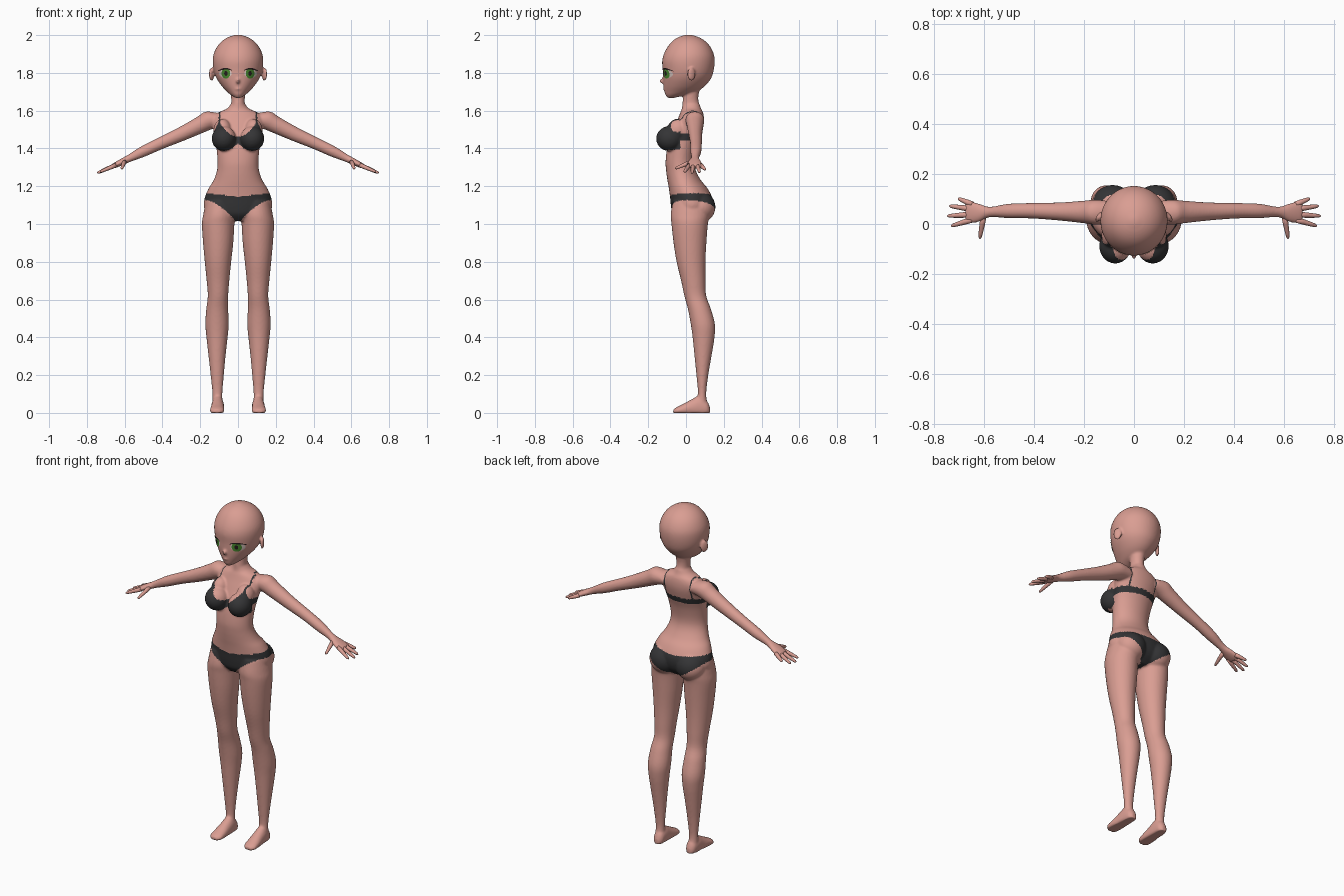
import bpy, bmesh, math
from mathutils import Vector, Matrix
from mathutils.bvhtree import BVHTree

if "Cube" in bpy.data.objects:
    bpy.data.objects.remove(bpy.data.objects["Cube"])


def material(name, r, g, b):
    m = bpy.data.materials.new(name)
    m.diffuse_color = (r, g, b, 1)
    m.use_nodes = True
    m.node_tree.nodes["Principled BSDF"].inputs["Base Color"].default_value = m.diffuse_color
    return m


SKIN = material("skin", 0.70, 0.34, 0.29)
CLOTH = material("charcoal cloth", 0.035, 0.035, 0.037)
GREEN = material("iris green", 0.07, 0.27, 0.03)
DARK = material("lash dark", 0.02, 0.012, 0.012)
WHITE = material("eye white", 0.75, 0.62, 0.58)


def spline(rows, steps=4):
    """Catmull-Rom interpolation through rows of numbers."""
    out = []
    for i in range(len(rows) - 1):
        a, b, c, d = rows[max(i - 1, 0)], rows[i], rows[i + 1], rows[min(i + 2, len(rows) - 1)]
        for k in range(steps):
            t = k / steps
            out.append([0.5 * (2 * q + (r - p) * t + (2 * p - 5 * q + 4 * r - s) * t * t
                               + (3 * q - p - 3 * r + s) * t ** 3) for p, q, r, s in zip(a, b, c, d)])
    return out + [list(rows[-1])]


def loft(bm, rings, n=32, side=1, floor=None):
    """Skin elliptical rings given as (centre, axis u, axis v)."""
    loops = []
    for c, u, v in rings:
        loop = []
        for i in range(n):
            a = 2 * math.pi * i / n
            p = Vector(c) + Vector(u) * math.cos(a) + Vector(v) * math.sin(a)
            if floor is not None:
                p.z = max(p.z, floor)
            loop.append(bm.verts.new((p.x * side, p.y, p.z)))
        loops.append(loop)
    for a, b in zip(loops, loops[1:]):
        for i in range(n):
            bm.faces.new((a[i], a[(i + 1) % n], b[(i + 1) % n], b[i]))
    bm.faces.new(loops[0])
    bm.faces.new(loops[-1])


def upright(rows):
    """Rows of z, centre x, half width, front y, back y become rings."""
    return [((cx, (f + b) / 2, z), (h, 0, 0), (0, (b - f) / 2, 0)) for z, cx, h, f, b in spline(rows)]


def ball(bm, centre, radii, tilt=0):
    m = Matrix.Translation(centre) @ Matrix.Rotation(tilt, 4, 'Z') @ Matrix.Diagonal((*radii, 1))
    bmesh.ops.create_uvsphere(bm, u_segments=32, v_segments=20, radius=1, matrix=m)


def finish(name, bm, mat):
    bmesh.ops.recalc_face_normals(bm, faces=bm.faces[:])
    me = bpy.data.meshes.new(name)
    bm.to_mesh(me)
    bm.free()
    me.materials.append(mat)
    me.polygons.foreach_set("use_smooth", [True] * len(me.polygons))
    ob = bpy.data.objects.new(name, me)
    bpy.context.collection.objects.link(ob)
    return ob


bm = bmesh.new()
# head
loft(bm, upright([
    (1.668, 0, .014, -.098, -.06), (1.683, 0, .038, -.109, 0), (1.70, 0, .058, -.114, .055),
    (1.73, 0, .086, -.119, .10), (1.77, 0, .113, -.122, .132), (1.81, 0, .128, -.123, .146),
    (1.86, 0, .134, -.126, .152), (1.90, 0, .129, -.117, .147), (1.94, 0, .110, -.096, .128),
    (1.97, 0, .083, -.070, .10), (1.99, 0, .050, -.038, .065), (2.002, 0, .012, 0, .025)]), 48)
ball(bm, (0, -.122, 1.757), (.010, .019, .014))       # nose
ball(bm, (0, -.114, 1.715), (.016, .008, .006))       # lips
# neck and torso
loft(bm, upright([(1.76, 0, .045, -.01, .085), (1.68, 0, .037, -.015, .066),
                  (1.63, 0, .038, -.02, .07), (1.58, 0, .06, -.025, .085)]))
loft(bm, upright([
    (1.635, 0, .038, -.018, .072), (1.61, 0, .06, -.022, .08), (1.59, 0, .105, -.03, .09),
    (1.56, 0, .135, -.042, .095), (1.52, 0, .135, -.06, .093), (1.46, 0, .122, -.085, .078),
    (1.40, 0, .114, -.10, .058), (1.33, 0, .108, -.108, .046), (1.28, 0, .112, -.105, .053),
    (1.23, 0, .130, -.098, .08), (1.19, 0, .155, -.091, .113), (1.14, 0, .176, -.084, .138),
    (1.09, 0, .180, -.079, .138), (1.05, 0, .155, -.07, .12), (1.015, 0, .09, -.04, .08)]), 48)
for s in (1, -1):
    ball(bm, (.140 * s, .028, 1.793), (.010, .024, .036), .5 * s)    # ear
    ball(bm, (.075 * s, -.088, 1.452), (.064, .070, .066))           # bust
    ball(bm, (.082 * s, -.045, 1.495), (.048, .055, .062))           # upper bust
    ball(bm, (.085 * s, .075, 1.09), (.085, .081, .082))             # buttock
    # leg
    loft(bm, upright([
        (1.12, .095, .075, -.07, .12), (1.05, .10, .084, -.081, .125), (1.0, .105, .086, -.077, .116),
        (.90, .105, .080, -.066, .108), (.80, .106, .070, -.05, .103), (.70, .106, .060, -.026, .103),
        (.62, .106, .054, -.009, .107), (.55, .110, .058, .01, .132), (.47, .111, .062, .025, .153),
        (.40, .111, .056, .035, .151), (.30, .111, .045, .045, .135), (.20, .110, .035, .055, .118),
        (.10, .109, .026, .063, .107), (.04, .108, .028, .05, .115)]), side=s)
    # foot: y, centre x, half width, height
    foot = spline([(.127, .106, .012, .03), (.11, .106, .028, .065), (.07, .107, .033, .09),
                   (.03, .108, .035, .072), (-.02, .110, .038, .045), (-.05, .111, .036, .03),
                   (-.068, .111, .018, .018)])
    loft(bm, [((x, y, h * .35), (w, 0, 0), (0, 0, h * .65)) for y, x, w, h in foot], side=s, floor=0)
    # arm and palm: x, y, z, half depth, half thickness
    arm = spline([
        (.09, .045, 1.552, .045, .040), (.15, .047, 1.550, .050, .050), (.20, .048, 1.525, .045, .045),
        (.30, .050, 1.476, .036, .038), (.41, .053, 1.427, .031, .032), (.50, .052, 1.385, .029, .029),
        (.575, .048, 1.348, .021, .020), (.62, .045, 1.326, .037, .017), (.655, .047, 1.309, .043, .014),
        (.672, .048, 1.302, .036, .010)])
    loft(bm, [((x, y, z), (0, d, 0), (.42 * t, 0, .9 * t)) for x, y, z, d, t in arm], side=s)
body = finish("body", bm, SKIN)

# fuse the body parts into one smooth skin
remesh = body.modifiers.new("fuse", 'REMESH')
remesh.mode = 'VOXEL'
remesh.voxel_size = 0.006
remesh.use_smooth_shade = True
smooth = body.modifiers.new("soften", 'SMOOTH')
smooth.factor = 0.5
smooth.iterations = 5
graph = bpy.context.evaluated_depsgraph_get()
fused = bpy.data.meshes.new_from_object(body.evaluated_get(graph))
body.modifiers.clear()
body.data = fused
fused.materials.clear()
fused.materials.append(SKIN)
fused.materials.append(CLOTH)


def is_cloth(p):
    ax = abs(p.x)
    if 1.36 < p.z < 1.64 and ax < .15:
        if p.y < -.03:                                   # cups
            if (1.388 + 7 * (ax - .075) ** 2 < p.z < min(1.462 + 8 * ax * ax, 1.545 - 2 * (ax - .1))):
                return True
        elif 1.445 < p.z < 1.476:                        # band
            return True
        return p.z > 1.47 and abs(ax - (.098 if p.y < .03 else .085)) < .004    # straps
    if .98 < p.z < 1.18 and ax < .2:                     # briefs
        k = max(0, 1 - ax / .18)
        low = 1.128 - (.125 * k ** 1.7 if p.y < .03 else .125 * k)
        return low < p.z < 1.145 + .1 * ax + .05 * max(p.y, 0)
    return False


for f in fused.polygons:
    f.use_smooth = True
    f.material_index = int(is_cloth(f.center))

# fingers and thumbs
bm = bmesh.new()
digits = [((.645, .078, 1.312), (.702, .102, 1.288)), ((.65, .060, 1.311), (.737, .072, 1.274)),
          ((.65, .038, 1.311), (.745, .032, 1.270)), ((.645, .018, 1.312), (.73, -.008, 1.276)),
          ((.60, .035, 1.332), (.616, -.058, 1.293))]
for s in (1, -1):
    for a, b in digits:
        a, b = Vector(a), Vector(b)
        d = (b - a).normalized()
        u = d.cross(Vector((0, 0, 1))).normalized()
        v = d.cross(u)
        loft(bm, [(a.lerp(b, t), u * r, v * r) for t, r in
                  ((0, .012), (.35, .011), (.7, .009), (.93, .007), (1, .003))], 12, s)
finish("fingers", bm, SKIN)

# eyes: thin patches laid on the face
tree = BVHTree.FromPolygons([v.co for v in fused.vertices], [p.vertices[:] for p in fused.polygons])


def patch(name, columns, lift, mat, rows=6):
    bm = bmesh.new()
    for s in (1, -1):
        grid = []
        for x, lo, hi in columns:
            col = []
            for j in range(rows + 1):
                z = lo + (hi - lo) * j / rows
                hit = tree.ray_cast(Vector((x * s, -1, z)), Vector((0, 1, 0)))[0]
                col.append(bm.verts.new((x * s, hit.y - lift, z)))
            grid.append(col)
        for a, b in zip(grid, grid[1:]):
            for j in range(rows):
                quad = (a[j], b[j], b[j + 1], a[j + 1])
                bm.faces.new(quad if s > 0 else quad[::-1])
    bmesh.ops.remove_doubles(bm, verts=bm.verts[:], dist=1e-5)
    me = bpy.data.meshes.new(name)
    bm.to_mesh(me)
    bm.free()
    me.materials.append(mat)
    bpy.context.collection.objects.link(bpy.data.objects.new(name, me))


def oval(cx, cz, rx, rz, n=16):
    angles = [math.pi * i / n for i in range(n + 1)]
    return [(cx - rx * math.cos(a), cz - rz * math.sin(a), cz + rz * math.sin(a)) for a in angles]


patch("eye_whites", oval(.067, 1.797, .033, .024), .002, WHITE)
patch("irises", oval(.064, 1.797, .023, .027), .0035, GREEN)
patch("pupils", oval(.064, 1.797, .009, .013), .005, DARK)
lash = []
for i in range(17):
    x = .032 + .075 * i / 16
    top = 1.826 - 9 * (x - .066) ** 2
    lash.append((x, top - .003 - .006 * math.sin(math.pi * i / 16), top))
patch("upper_lashes", lash, .006, DARK, 2)
